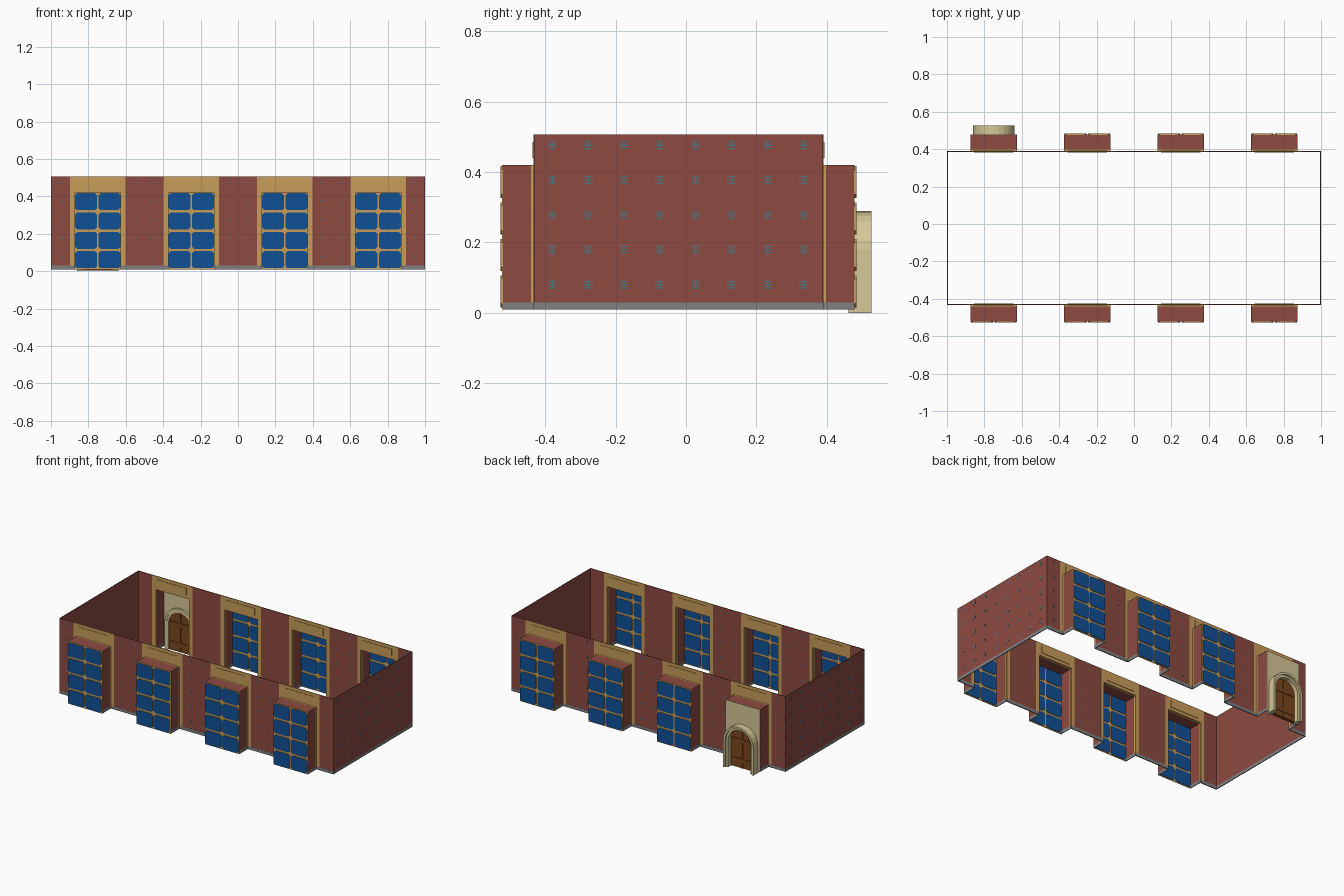
import bpy, bmesh, math

if "Cube" in bpy.data.objects:
    bpy.data.objects.remove(bpy.data.objects["Cube"])


def colour(name, r, g, b):
    m = bpy.data.materials.new(name)
    lin = [((c / 255 + 0.055) / 1.055) ** 2.4 for c in (r, g, b)]
    m.diffuse_color = (*lin, 1)
    m.use_nodes = True
    m.node_tree.nodes["Principled BSDF"].inputs["Base Color"].default_value = m.diffuse_color
    return m


BRICK = colour("brick red", 141, 74, 65)
GOLD = colour("gold trim", 201, 158, 90)
BLUE = colour("pane blue", 16, 80, 150)
GREY = colour("skirting grey", 128, 128, 130)
CREAM = colour("cream stone", 214, 200, 152)
BROWN = colour("door brown", 122, 70, 28)
TEAL = colour("motif teal", 78, 118, 130)


def finish(name, bm, mats):
    bmesh.ops.recalc_face_normals(bm, faces=bm.faces)
    me = bpy.data.meshes.new(name)
    bm.to_mesh(me)
    bm.free()
    for m in mats:
        me.materials.append(m)
    ob = bpy.data.objects.new(name, me)
    bpy.context.collection.objects.link(ob)
    return ob


def boxes(name, mat, items):
    """One object from boxes given as (x0, x1, y0, y1, z0, z1)."""
    bm = bmesh.new()
    for x0, x1, y0, y1, z0, z1 in items:
        vs = bmesh.ops.create_cube(bm, size=1)["verts"]
        for v in vs:
            v.co = ((x0 + x1) / 2 + v.co.x * (x1 - x0),
                    (y0 + y1) / 2 + v.co.y * abs(y1 - y0),
                    (z0 + z1) / 2 + v.co.z * (z1 - z0))
    return finish(name, bm, [mat])


def prism(bm, pts, ya, yb):
    """Extrude an (x, z) outline along y."""
    a = [bm.verts.new((x, ya, z)) for x, z in pts]
    b = [bm.verts.new((x, yb, z)) for x, z in pts]
    bm.faces.new(a)
    bm.faces.new(b[::-1])
    n = len(pts)
    for i in range(n):
        j = (i + 1) % n
        bm.faces.new((a[i], b[i], b[j], a[j]))


def arc(cx, r, spring, n=12):
    return [(cx + r * math.cos(math.pi * i / n), spring + r * math.sin(math.pi * i / n))
            for i in range(n + 1)]


def arch_outline(cx, r, spring, z0):
    return [(cx + r, z0)] + arc(cx, r, spring) + [(cx - r, z0)]


CENTRES = (-0.75, -0.25, 0.25, 0.75)
Z0, ZS, ZB, ZT = 0.01, 0.03, 0.42, 0.506   # bottom, skirting, bay top, wall top
HB, HP = 0.125, 0.148                      # half widths of bay and gold surround
DEPTH = 0.09
T = 0.002


def window(name, cx, y, s):
    # gold backing grid, seen between the chamfered panes
    boxes(name + "_frame", GOLD, [(cx - HB, cx + HB, y(0.089), y(0.092), Z0, ZB)])
    bm = bmesh.new()
    w, h, c = 0.0585, 0.0455, 0.011
    for px in (-0.0625, 0.0625):
        for row in range(4):
            x, z = cx + px, 0.0615 + row * 0.1035
            pts = [(x - w + c, z - h), (x + w - c, z - h), (x + w, z - h + c), (x + w, z + h - c),
                   (x + w - c, z + h), (x - w + c, z + h), (x - w, z + h - c), (x - w, z - h + c)]
            prism(bm, pts, y(0.086), y(0.097))
    bm.normal_update()
    for f in bm.faces:   # gold edges, blue glass
        f.material_index = 0 if abs(f.normal.y) > 0.5 else 1
    finish(name + "_panes", bm, [BLUE, GOLD])


def door(cx, y):
    # stone infill around the arch
    boxes("door_surround_panel", CREAM, [(cx - HB, cx + HB, y(0.088), y(0.092), ZS, ZB),
                                         (cx - HB, cx + HB, y(0.088), y(0.092), Z0, ZS)])
    spring = 0.18
    # stepped stone arch
    for nm, ro, ri, d0, d1, z0 in (("door_arch_outer", 0.11, 0.096, 0.075, 0.14, 0.0),
                                   ("door_arch_inner", 0.096, 0.082, 0.078, 0.128, 0.0)):
        outer = arch_outline(cx, ro, spring, z0)
        inner = arch_outline(cx, ri, spring, z0)
        bm = bmesh.new()
        loops = [[bm.verts.new((x, y(d), z)) for x, z in pts]
                 for pts, d in ((outer, d0), (outer, d1), (inner, d1), (inner, d0))]
        for k in range(4):
            a, b = loops[k], loops[(k + 1) % 4]
            for i in range(len(a) - 1):
                bm.faces.new((a[i], a[i + 1], b[i + 1], b[i]))
        for i in (0, -1):
            bm.faces.new([lp[i] for lp in loops])
        finish(nm, bm, [CREAM])
    # door leaf with battens
    bm = bmesh.new()
    prism(bm, arch_outline(cx, 0.083, spring, 0.004), y(0.08), y(0.1))
    finish("door_leaf", bm, [BROWN])
    boxes("door_battens", BROWN, [(cx - 0.078, cx + 0.078, y(0.076), y(0.104), z, z + 0.025)
                                  for z in (0.04, 0.17)])
    boxes("door_centre_rail", BROWN, [(cx - 0.006, cx + 0.006, y(0.077), y(0.103), 0.004, 0.255)])


def long_wall(side, wall_y, s):
    def y(d):
        return wall_y + s * d

    edges = [-1.0]
    for c in CENTRES:
        edges += [c - HP, c + HP]
    edges.append(1.0)
    plain = list(zip(edges[0::2], edges[1::2]))
    boxes(side + "_wall", BRICK, [(a, b, y(-T), y(T), ZS, ZT) for a, b in plain])

    # gold surrounds: two strips, a header and a raised header panel
    trim, skirt, shell, collar = [], [], [], []
    for c in CENTRES:
        for k in (-1, 1):
            a, b = sorted((c + k * HB, c + k * HP))
            trim.append((a, b, y(-0.003), y(0.003), ZS, ZB))
            a, b = sorted((c + k * HB, c + k * (HB - 0.004)))
            collar.append((a, b, y(0), y(0.01), ZS, ZB))
            shell.append((a, b, y(0.01), y(DEPTH), ZS, ZB))
            skirt.append((a, b, y(0), y(DEPTH), Z0, ZS))
        trim.append((c - HP, c + HP, y(-0.003), y(0.003), ZB, ZT))
        trim.append((c - 0.105, c + 0.105, y(-0.006), y(0.006), ZB + 0.02, ZT - 0.02))
        collar.append((c - HB, c + HB, y(0), y(0.012), ZB - 0.004, ZB))
        shell.append((c - HB, c + HB, y(0.012), y(DEPTH), ZB - 0.004, ZB))
    ends = [-1.0] + [c + k * HB for c in CENTRES for k in (-1, 1)] + [1.0]
    skirt += [(a, b, y(-0.003), y(0.003), Z0, ZS) for a, b in zip(ends[0::2], ends[1::2])]
    boxes(side + "_gold_surrounds", GOLD, trim)
    boxes(side + "_bay_collars", GOLD, collar)
    boxes(side + "_bay_shells", BRICK, shell)
    boxes(side + "_skirting", GREY, skirt)

    # small wallpaper motifs
    marks = []
    for x in (-0.945, -0.55, -0.45, -0.05, 0.05, 0.45, 0.55, 0.945):
        for r in range(5):
            z = 0.08 + 0.099 * r
            marks.append((x - 0.002, x + 0.002, y(-T), y(T + 0.0005), z - 0.01, z + 0.01))
            marks.append((x - 0.008, x + 0.008, y(-T), y(T + 0.0005), z - 0.002, z + 0.002))
    boxes(side + "_wall_motifs", TEAL, marks)

    for i, c in enumerate(CENTRES):
        if side == "back" and i == 0:
            door(c, y)
        else:
            window(f"{side}_window_{i + 1}", c, y, s)


YF, YB = -0.43, 0.387
long_wall("front", YF, -1)
long_wall("back", YB, 1)

# end walls with skirting and motifs
for side, k in (("left", -1), ("right", 1)):
    def span(a, b):
        return tuple(sorted((k * a, k * b)))
    boxes(side + "_wall", BRICK, [(*span(0.996, 0.9995), YF, YB, ZS, ZT)])
    boxes(side + "_skirting", GREY, [(*span(0.995, 1.0), YF, YB, Z0, ZS)])
    marks = []
    for i in range(8):
        for r in range(5):
            yy, z = -0.38 + 0.102 * i, 0.08 + 0.099 * r
            xs = span(0.997, 1.0)
            marks += [(*xs, yy - 0.012, yy + 0.012, z + o - 0.0015, z + o + 0.0015)
                      for o in (-0.009, 0, 0.009)]
            marks.append((*xs, yy - 0.002, yy + 0.002, z - 0.012, z + 0.012))
    boxes(side + "_wall_motifs", TEAL, marks)
